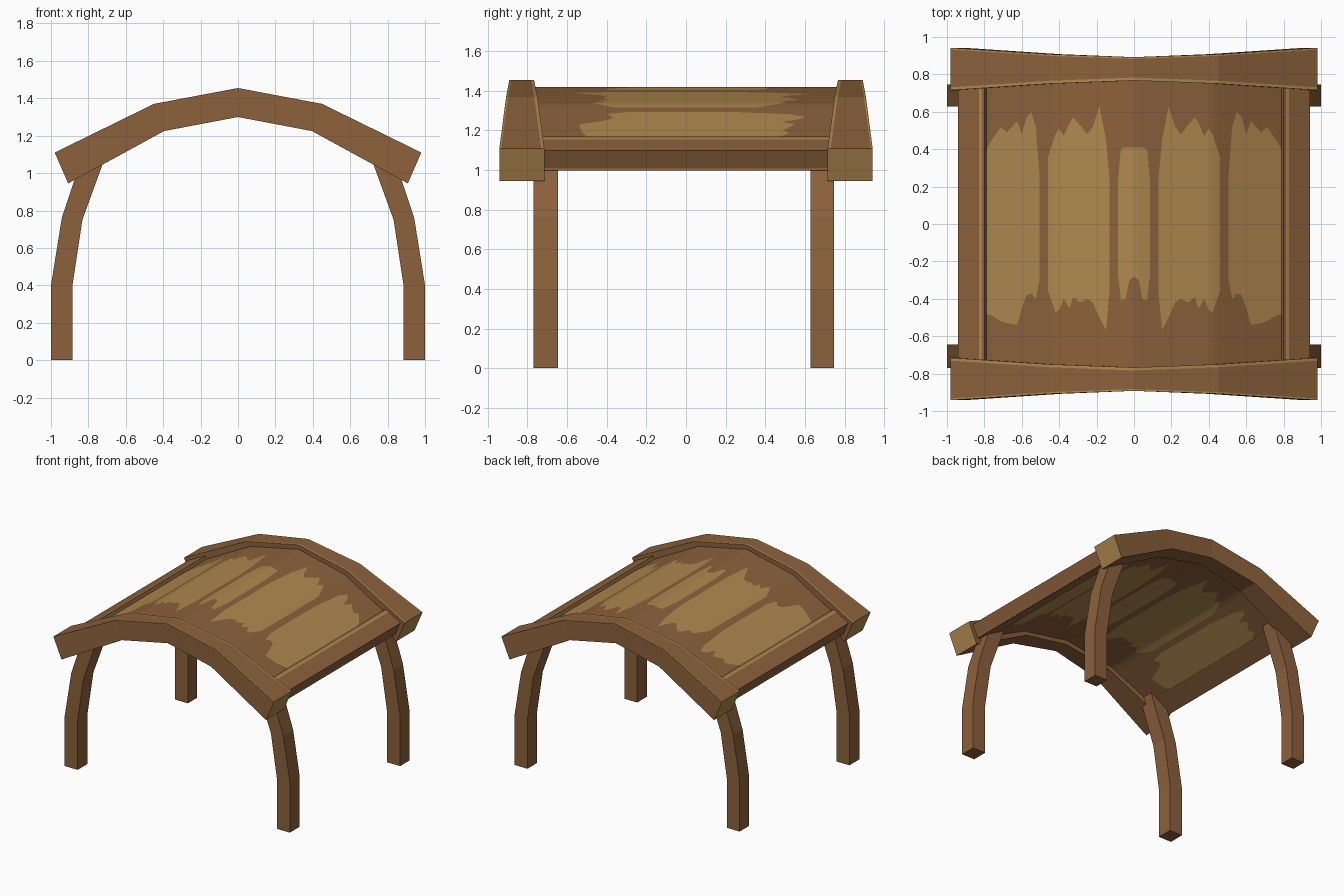
import bpy, bmesh

if "Cube" in bpy.data.objects:
    bpy.data.objects.remove(bpy.data.objects["Cube"])


def material(name, rgb):
    m = bpy.data.materials.new(name)
    m.diffuse_color = (*[(c / 255) ** 2.2 for c in rgb], 1)
    m.use_nodes = True
    m.node_tree.nodes["Principled BSDF"].inputs["Base Color"].default_value = m.diffuse_color
    return m


BROWN = material("brown wood", (139, 97, 62))
TAN = material("worn tan wood", (174, 135, 80))


def finish(bm, name):
    bmesh.ops.recalc_face_normals(bm, faces=bm.faces)
    me = bpy.data.meshes.new(name)
    bm.to_mesh(me)
    bm.free()
    ob = bpy.data.objects.new(name, me)
    me.materials.append(BROWN)
    me.materials.append(TAN)
    bpy.context.collection.objects.link(ob)
    return ob


def loft(name, rings, tan_sides=(), tan_ends=False):
    """Skin equal rings of points; tan_sides lists the ring edges painted tan."""
    bm = bmesh.new()
    vs = [[bm.verts.new(p) for p in r] for r in rings]
    n = len(rings[0])
    for a, b in zip(vs, vs[1:]):
        for i in range(n):
            j = (i + 1) % n
            f = bm.faces.new((a[i], a[j], b[j], b[i]))
            f.material_index = int(i in tan_sides)
    for r in (vs[0], vs[-1]):
        bm.faces.new(r).material_index = int(tan_ends)
    return finish(bm, name)


def interp(pts, x):
    x = abs(x)
    for (x0, z0), (x1, z1) in zip(pts, pts[1:]):
        if x <= x1 + 1e-6:
            return z0 + (z1 - z0) * (x - x0) / (x1 - x0)
    return pts[-1][1]


# Four bent legs: (outer x, z, inner x, z) at each bend
LEG = [(1.0, 0, .885, 0), (1.0, .40, .885, .40), (.942, .76, .832, .75),
       (.83, 1.10, .705, 1.10)]
for end, y0, y1 in (("front", -.77, -.645), ("back", .628, .747)):
    for side, s in (("left", -1), ("right", 1)):
        loft(f"{end}_{side}_leg",
             [[(s * xo, y0, zo), (s * xo, y1, zo), (s * xi, y1, zi), (s * xi, y0, zi)]
              for xo, zo, xi, zi in LEG])

# Two arched end beams, flaring in depth toward their ends
# (top x, top z, bottom x, bottom z, inner y, outer y)
HALF = [(.98, 1.11, .908, .945, .715, .942), (.45, 1.37, .395, 1.225, .75, .908),
        (0, 1.455, 0, 1.30, .767, .892)]
ARCH = [(-a, b, -c, d, e, f) for a, b, c, d, e, f in HALF] + HALF[1::-1]
for name, s in (("front_beam", -1), ("back_beam", 1)):
    rings = []
    for xt, zt, xb, zb, yi, yo in ARCH:
        w = .016
        rings.append([(xt, s * yi, zt), (xt, s * (yi + w), zt),
                      (xt, s * (yo - w * .6), zt), (xt, s * yo, zt),
                      (xb, s * yo, zb), (xb, s * yi, zb)])
    loft(name, rings, tan_sides=(0, 2), tan_ends=True)

# Raised boards along both eaves, with a worn line near the inner edge
EAVE = [(.80, 1.17), (.812, 1.164), (.83, 1.155), (.942, 1.10), (.893, .997), (.75, 1.075)]
for name, s in (("left_eave_board", -1), ("right_eave_board", 1)):
    loft(name, [[(s * x, y, z) for x, z in EAVE] for y in (-.735, .735)], tan_sides=(1,))

# Curved roof panel: worn patches given as (x, low y, high y), mirrored in x
TOP = [(0, 1.42), (.42, 1.337), (.79, 1.145), (.90, 1.085)]
BOTTOM = [(0, 1.335), (.42, 1.25), (.78, 1.062), (.90, 1.0)]
MIDDLE = [(.0, -.28, .41), (.025, -.30, .41), (.045, -.40, .41), (.07, -.41, .40),
          (.085, -.27, .24)]
INNER = [(.13, -.35, .24), (.15, -.57, .45), (.185, -.50, .63), (.22, -.42, .52),
         (.25, -.40, .48), (.29, -.42, .53), (.325, -.39, .57), (.345, -.45, .54),
         (.375, -.40, .47), (.40, -.46, .51), (.42, -.47, .48), (.46, -.36, .36)]
OUTER = [(.505, -.30, .25), (.525, -.40, .52), (.55, -.37, .60), (.575, -.38, .57),
         (.60, -.45, .48), (.625, -.54, .55), (.68, -.53, .49), (.71, -.52, .52),
         (.76, -.49, .45), (.80, -.48, .38)]
half = [p + (k,) for k, patch in enumerate((MIDDLE, INNER, OUTER)) for p in patch]
half.append((.90, -.4, .4, 3))
stations = [(-x, a, b, k) for x, a, b, k in reversed(half[1:])] + half

bm = bmesh.new()
shells = []
for curve in (TOP, BOTTOM):
    cols = [[bm.verts.new((x, y, interp(curve, x))) for y in (-.78, lo, hi, .78)]
            for x, lo, hi, k in stations]
    for i in range(len(cols) - 1):
        a, b = cols[i], cols[i + 1]
        for j in range(3):
            f = bm.faces.new((a[j], b[j], b[j + 1], a[j + 1]))
            f.material_index = int(j == 1 and stations[i][3] == stations[i + 1][3])
    shells.append(cols)
up, down = shells
for i in range(len(up) - 1):
    for j in (0, 3):
        bm.faces.new((up[i][j], up[i + 1][j], down[i + 1][j], down[i][j]))
for i in (0, -1):
    for j in range(3):
        bm.faces.new((up[i][j], up[i][j + 1], down[i][j + 1], down[i][j]))
roof = finish(bm, "roof_panel")
bpy.context.view_layer.objects.active = roof
roof.select_set(True)
bpy.ops.object.shade_smooth_by_angle(angle=0.6)
